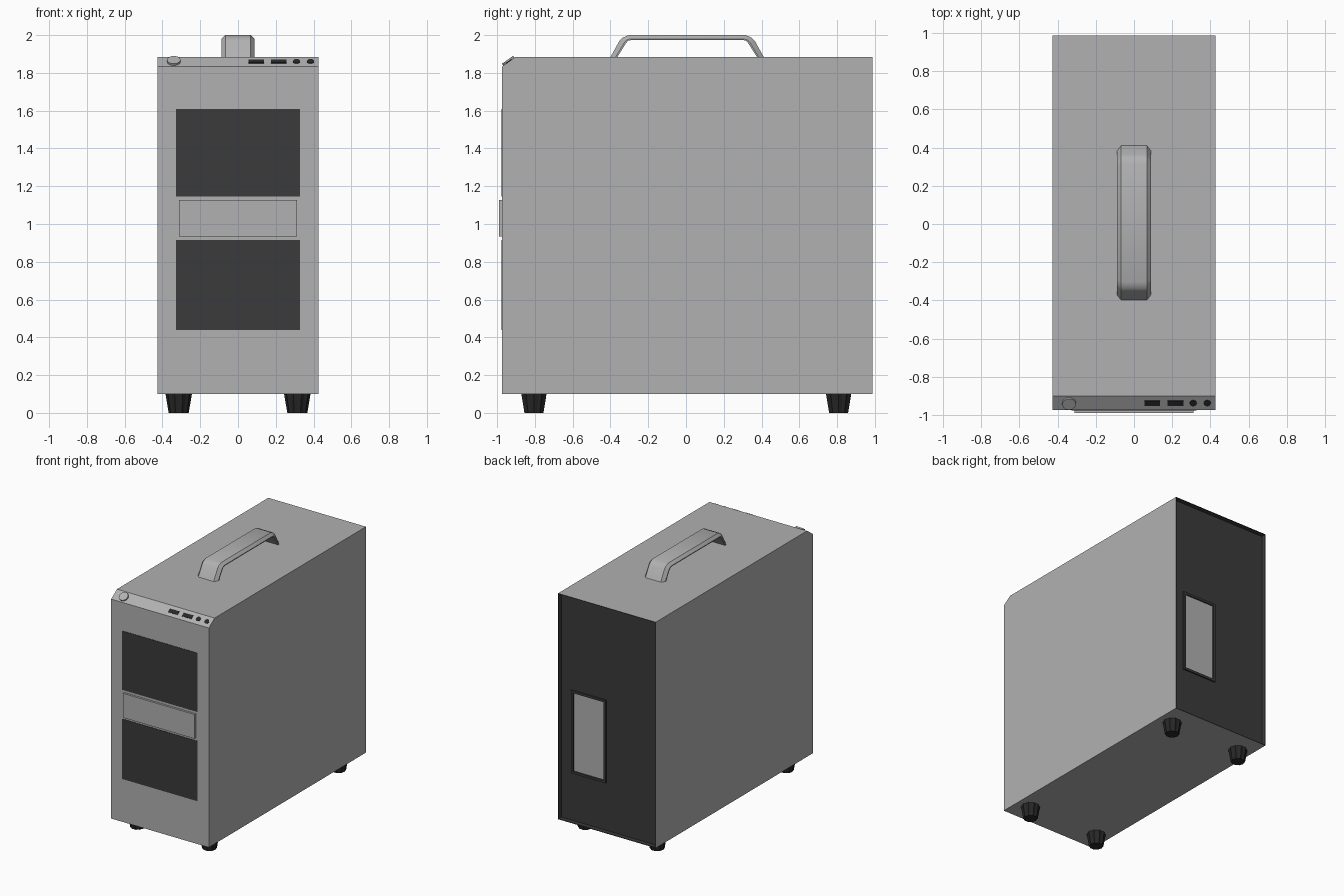
import bpy, bmesh, math
from mathutils import Matrix, Vector

if "Cube" in bpy.data.objects:
    bpy.data.objects.remove(bpy.data.objects["Cube"])


def material(name, v):
    m = bpy.data.materials.new(name)
    m.diffuse_color = (v, v, v, 1)
    m.use_nodes = True
    m.node_tree.nodes["Principled BSDF"].inputs["Base Color"].default_value = m.diffuse_color
    return m


GREY = material("case_grey", 0.44)
DARK = material("dark_mesh", 0.043)
BLACK = material("rubber_black", 0.02)


def finish(name, bm, *mats):
    bmesh.ops.recalc_face_normals(bm, faces=bm.faces[:])
    me = bpy.data.meshes.new(name)
    bm.to_mesh(me)
    bm.free()
    for m in mats:
        me.materials.append(m)
    ob = bpy.data.objects.new(name, me)
    bpy.context.collection.objects.link(ob)
    return ob


def box_bm(lo, hi):
    bm = bmesh.new()
    lo, hi = Vector(lo), Vector(hi)
    bmesh.ops.create_cube(bm, size=1, matrix=Matrix.Translation((lo + hi) / 2)
                          @ Matrix.Diagonal((*(hi - lo), 1)))
    return bm


def box(name, lo, hi, mat):
    return finish(name, box_bm(lo, hi), mat)


def loft(bm, rings, caps=True):
    """Skin a list of closed rings of points."""
    rows = [[bm.verts.new(p) for p in r] for r in rings]
    n = len(rows[0])
    for a, b in zip(rows, rows[1:]):
        for i in range(n):
            j = (i + 1) % n
            bm.faces.new((a[i], a[j], b[j], b[i]))
    if caps:
        bm.faces.new(rows[0])
        bm.faces.new(rows[-1])


def back_face(bm):
    bm.normal_update()
    return max(bm.faces, key=lambda f: f.normal.y * 10 + f.calc_center_median().y)


# Case: side profile with chamfered top front edge, recessed dark back
W, FRONT, BACK, TOP = 0.427, -0.974, 0.988, 1.885
CH_Y, CH_Z = -0.902, 1.834
profile = [(FRONT, 0.1), (BACK, 0.1), (BACK, TOP), (CH_Y, TOP), (FRONT, CH_Z)]
bm = bmesh.new()
loft(bm, [[(x, y, z) for y, z in profile] for x in (-W, W)])
bmesh.ops.recalc_face_normals(bm, faces=bm.faces[:])
back = back_face(bm)
bmesh.ops.inset_region(bm, faces=[back], thickness=0.006)
bmesh.ops.inset_region(bm, faces=[back], thickness=0.0005, depth=-0.036)
for f in bm.faces:
    f.material_index = int(f.calc_center_median().y > 0.9)
finish("case", bm, GREY, DARK)

# Back socket: raised dark frame with a grey plate inside
bm = box_bm((0.03, 0.945, 0.48), (0.33, 0.963, 1.135))
plate = back_face(bm)
bmesh.ops.inset_region(bm, faces=[plate], thickness=0.026)
bmesh.ops.inset_region(bm, faces=[plate], thickness=0.0005, depth=-0.01)
plate.material_index = 1
finish("back_socket", bm, DARK, GREY)

# Front grilles and the plate between them
for name, z0, z1 in (("upper_grille", 1.145, 1.61), ("lower_grille", 0.44, 0.915)):
    box(name, (-0.328, FRONT - 0.003, z0), (0.328, FRONT + 0.005, z1), DARK)
box("front_plate", (-0.313, -0.99, 0.934), (0.313, FRONT + 0.005, 1.126), GREY)

# Controls lying on the chamfer: local z points out of the slope
tilt = math.atan2(TOP - CH_Z, CH_Y - FRONT)
slope = (Matrix.Translation((0, (FRONT + CH_Y) / 2, (TOP + CH_Z) / 2))
         @ Matrix.Rotation(tilt, 4, 'X'))


def disc(name, x, r, h, sides, mat):
    bm = bmesh.new()
    bmesh.ops.create_cone(bm, cap_ends=True, segments=sides, radius1=r, radius2=r,
                          depth=h, matrix=slope @ Matrix.Translation((x, 0, h / 2)))
    finish(name, bm, mat)


disc("power_button", -0.34, 0.036, 0.012, 12, GREY)
for i, x in enumerate((0.31, 0.384)):
    disc(f"audio_jack_{i + 1}", x, 0.019, 0.004, 12, BLACK)
for i, x in enumerate((0.096, 0.217)):
    ob = box(f"port_{i + 1}", (x - 0.041, -0.015, -0.004), (x + 0.041, 0.015, 0.004), BLACK)
    ob.data.transform(slope)

# Handle: chamfered section swept between outer and inner outlines
half = [((-0.408, 1.88), (-0.372, 1.88)), ((-0.358, 1.97), (-0.325, 1.955)),
        ((-0.342, 1.986), (-0.313, 1.970)), ((-0.310, 2.0), (-0.295, 1.974))]
pairs = half + [((-o[0], o[1]), (-i[0], i[1])) for o, i in reversed(half)]
section = [(-0.067, 0), (0.067, 0), (0.088, 0.75), (0.088, 1), (-0.088, 1), (-0.088, 0.75)]
rings = []
for o, i in pairs:
    rings.append([(x, o[0] + (i[0] - o[0]) * t + 0.006, o[1] + (i[1] - o[1]) * t)
                  for x, t in section])
bm = bmesh.new()
loft(bm, rings)
handle = finish("handle", bm, GREY)
bpy.context.view_layer.objects.active = handle
handle.select_set(True)
bpy.ops.object.shade_smooth_by_angle(angle=math.radians(35))

# Four fluted, tapered feet
for sx in (-1, 1):
    for y, end in ((-0.805, "front"), (0.808, "back")):
        rings = []
        for z, r in ((0.0, 0.053), (0.1, 0.07)):
            rings.append([(sx * 0.314 + r * k * math.cos(a), y + r * k * math.sin(a), z)
                          for a, k in ((math.tau * n / 20, 1 - 0.1 * (n % 2))
                                       for n in range(20))])
        bm = bmesh.new()
        loft(bm, rings)
        finish(f"{end}_{'left' if sx < 0 else 'right'}_foot", bm, BLACK)
